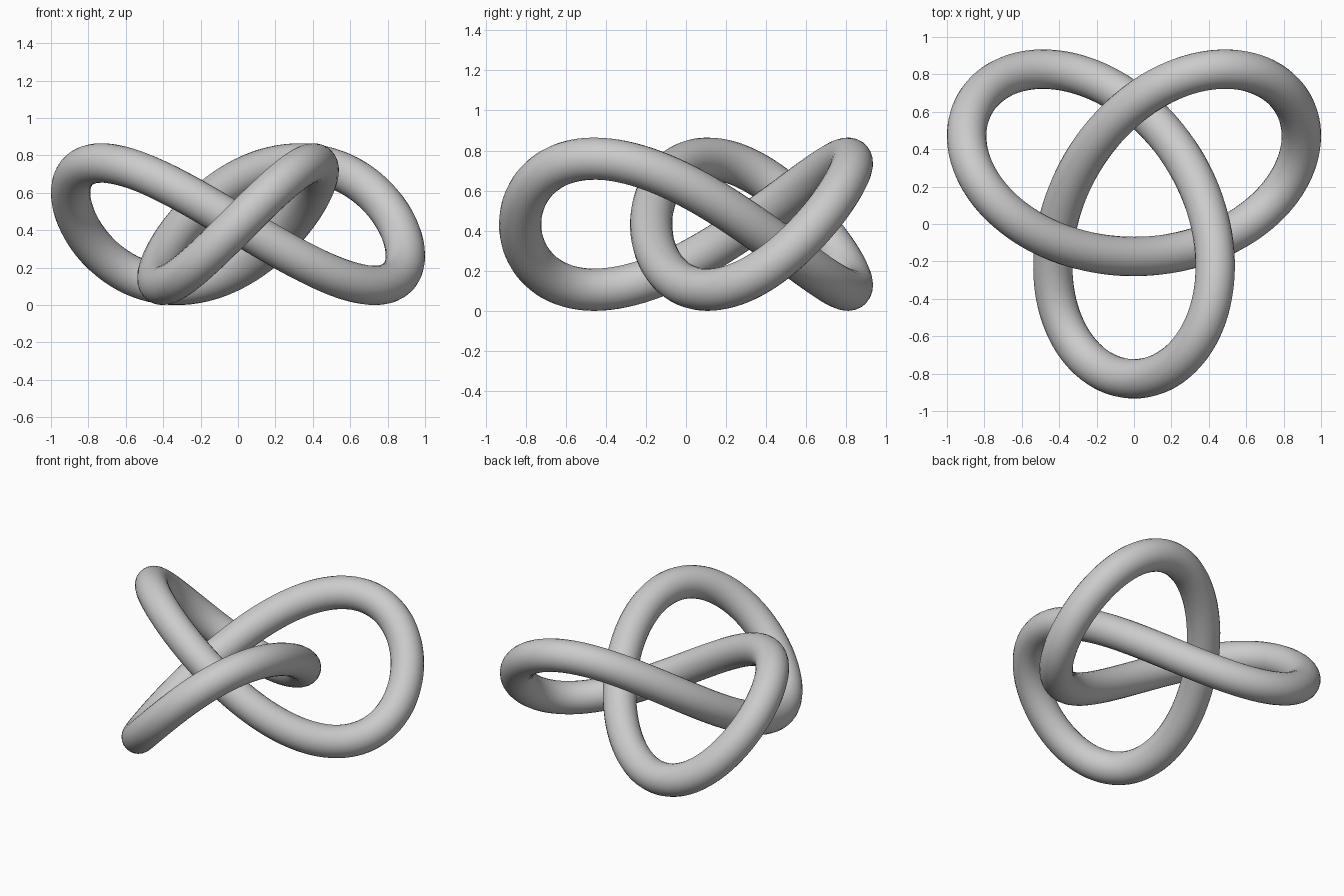
import bpy
from math import sin, cos, tau

cube = bpy.data.objects.get("Cube")
if cube:
    bpy.data.objects.remove(cube, do_unlink=True)

TUBE = 0.1055                   # tube radius
SCALE = (1 - TUBE) / 2.735      # brings the widest lobes to x = +-1
STEPS = 240

# Plain grey material
grey = bpy.data.materials.new("light grey")
grey.use_nodes = True
colour = (0.6, 0.6, 0.6, 1)
grey.diffuse_color = colour
grey.node_tree.nodes["Principled BSDF"].inputs["Base Color"].default_value = colour


def trefoil(t):
    """Point on the knot's centre line."""
    return (SCALE * (sin(t) + 2 * sin(2 * t)),
            SCALE * (cos(t) - 2 * cos(2 * t) + 0.469),
            SCALE * (1 - sin(3 * t)) + TUBE)


# Knot: closed centre line with a round bevel
path = bpy.data.curves.new("trefoil_knot", "CURVE")
path.dimensions = "3D"
path.bevel_depth = TUBE
path.bevel_resolution = 10
path.twist_mode = "MINIMUM"
spline = path.splines.new("POLY")
spline.points.add(STEPS - 1)
for i, point in enumerate(spline.points):
    point.co = (*trefoil(tau * i / STEPS), 1)
spline.use_cyclic_u = True
spline.use_smooth = True
path.materials.append(grey)

knot = bpy.data.objects.new("trefoil_knot", path)
bpy.context.collection.objects.link(knot)

# Turn the tube into a smooth mesh
bpy.ops.object.select_all(action="DESELECT")
knot.select_set(True)
bpy.context.view_layer.objects.active = knot
bpy.ops.object.convert(target="MESH")
bpy.ops.object.shade_smooth()
